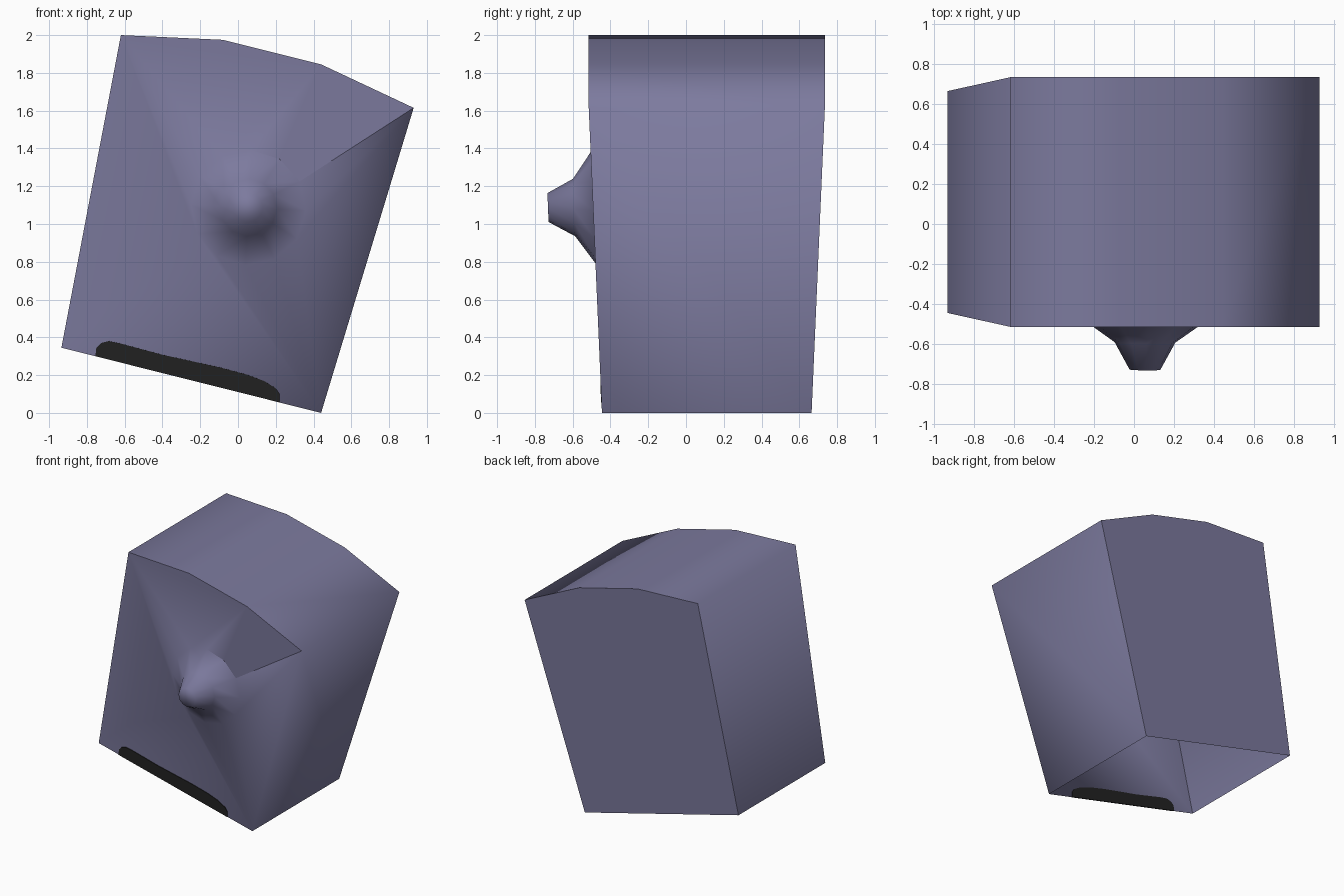
import bpy, bmesh, math

if "Cube" in bpy.data.objects:
    bpy.data.objects.remove(bpy.data.objects["Cube"])

def material(name, rgb):
    m = bpy.data.materials.new(name)
    m.diffuse_color = (*rgb, 1)
    m.use_nodes = True
    m.node_tree.nodes["Principled BSDF"].inputs["Base Color"].default_value = m.diffuse_color
    return m

violet = material("grey violet", (0.202, 0.195, 0.342))
black = material("soft black", (0.016, 0.016, 0.016))

def front_y(x, z):
    """Depth of the slightly flared front wall, following the leaning axis."""
    h = 0.243 * x + 0.970 * z
    return -0.445 - 0.07 * min(1, max(0, (h - 0.107) / 1.685))

def add_object(name, bm, mat):
    me = bpy.data.meshes.new(name)
    bm.to_mesh(me)
    bm.free()
    me.materials.append(mat)
    ob = bpy.data.objects.new(name, me)
    bpy.context.collection.objects.link(ob)
    return ob

# Leaning block, open underneath, with an arched top
outline = [(-0.935, 0.345), (-0.62, 2.0), (-0.08, 1.975),
           (0.44, 1.845), (0.93, 1.615), (0.44, 0.0)]
bm = bmesh.new()
front = [bm.verts.new((x, front_y(x, z), z)) for x, z in outline]
back = [bm.verts.new((x, 0.22 - front_y(x, z), z)) for x, z in outline]
for i in range(5):
    bm.faces.new((front[i], front[i + 1], back[i + 1], back[i]))
back_face = bm.faces.new(back)

# Pointed nose, welded into the front wall
SIDES = 12
CX, CZ = 0.055, 1.087
rings = []
for radius, out in ((0.305, 0), (0.152, 0.108), (0.077, 0.245)):
    ring = []
    for i in range(SIDES):
        a = math.radians(27 + 30 * i)
        x, z = CX + radius * math.cos(a), CZ + radius * math.sin(a)
        ring.append(bm.verts.new((x, front_y(x, z) - out, z)))
    rings.append(ring)
for r0, r1 in zip(rings, rings[1:]):
    for i in range(SIDES):
        j = (i + 1) % SIDES
        bm.faces.new((r0[i], r0[j], r1[j], r1[i]))
bm.faces.new(rings[-1])

# Front wall in two halves around the nose
base = rings[0]
bl, tr, br = front[0], front[4], front[5]
bm.faces.new([tr, front[3], front[2], front[1], bl] + base[6::-1])
bm.faces.new([bl, br, tr, base[0]] + base[:5:-1])
bmesh.ops.recalc_face_normals(bm, faces=bm.faces)

# Smooth shading with creases around the front and back walls
for f in bm.faces:
    f.smooth = True
creases = [(front[i], front[i + 1]) for i in range(4)]
creases += [(tr, base[0])] + [(base[i], base[i + 1]) for i in range(2)]
for a, b in creases:
    bm.edges.get((a, b)).smooth = False
for e in back_face.edges:
    e.smooth = False
add_object("body", bm, violet)

# Dark mouth along the lower front edge, a thin plate seen from both sides
mouth = [(-0.755, 0.30), (-0.75, 0.345), (-0.725, 0.37), (-0.685, 0.38),
         (-0.62, 0.367), (-0.4, 0.308), (-0.1, 0.242), (0.05, 0.202),
         (0.14, 0.168), (0.2, 0.13), (0.22, 0.10), (0.22, 0.056)]
bm = bmesh.new()
bm.faces.new([bm.verts.new((x, front_y(x, z), z)) for x, z in mouth])
plate = add_object("mouth", bm, black)
mod = plate.modifiers.new("thickness", 'SOLIDIFY')
mod.thickness = 0.009
mod.offset = 0
